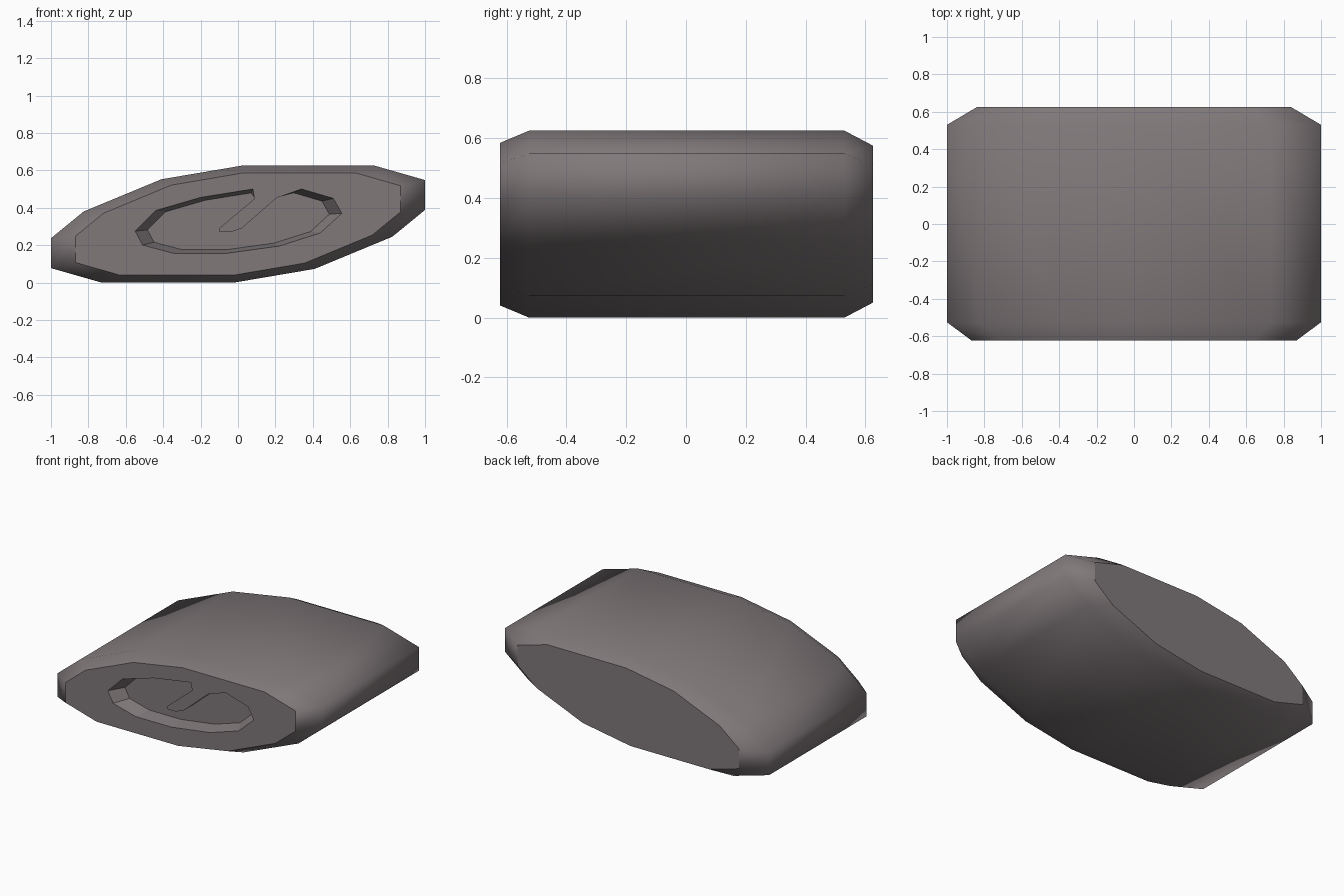
import bpy, bmesh

if "Cube" in bpy.data.objects:
    bpy.data.objects.remove(bpy.data.objects["Cube"])

stone = bpy.data.materials.new("warm grey")
stone.diffuse_color = (0.215, 0.188, 0.193, 1)
stone.use_nodes = True
stone.node_tree.nodes["Principled BSDF"].inputs["Base Color"].default_value = stone.diffuse_color


def loft(name, rings, smooth):
    """Closed solid through matching rings of 3D points, with flat end caps."""
    bm = bmesh.new()
    loops = [[bm.verts.new(p) for p in ring] for ring in rings]
    n = len(loops[0])
    for a, b in zip(loops, loops[1:]):
        for i in range(n):
            j = (i + 1) % n
            bm.faces.new((a[i], a[j], b[j], b[i])).smooth = smooth
    caps = [bm.faces.new(loops[0]), bm.faces.new(loops[-1])]
    bmesh.ops.recalc_face_normals(bm, faces=bm.faces[:])
    for cap in caps:
        for e in cap.edges:
            e.smooth = False
    if not smooth:
        bmesh.ops.triangulate(bm, faces=bm.faces[:])
    me = bpy.data.meshes.new(name)
    bm.to_mesh(me)
    bm.free()
    me.materials.append(stone)
    ob = bpy.data.objects.new(name, me)
    bpy.context.collection.objects.link(ob)
    return ob


# Body: half the slanted oval outline, completed by a half turn about its centre
MID = 0.3125
half = [(-1, 0.077), (-0.73, 0), (-0.02, 0), (0.41, 0.073), (0.825, 0.245), (1, 0.388)]
outline = half + [(-x, 2 * MID - z) for x, z in half]


def ring(y, s):
    return [(x * s, y, MID + (z - MID) * s) for x, z in outline]


body = loft("rounded_body",
            [ring(-0.622, 0.87), ring(-0.525, 1), ring(0.53, 1), ring(0.625, 0.84)], True)

# Recess in the front: sloping oval rim with a flush straight-sided tongue
rim = [(0.08, 0.50), (-0.20, 0.455), (-0.44, 0.385), (-0.55, 0.275), (-0.51, 0.20),
       (-0.34, 0.155), (-0.07, 0.155), (0.22, 0.195), (0.44, 0.265), (0.555, 0.37),
       (0.51, 0.45), (0.34, 0.50)]
tongue = [(0.21, 0.455), (0.02, 0.29), (-0.04, 0.27), (-0.10, 0.27), (-0.10, 0.29), (0.09, 0.45)]


def recess_ring(y, s):
    oval = [(x * s, y, 0.328 + (z - 0.328) * s) for x, z in rim]
    return oval + [(x, y, z) for x, z in tongue]


cutter = loft("recess_cutter", [recess_ring(-0.64, 1.024), recess_ring(-0.532, 0.88)], False)
cutter.hide_render = True
cutter.hide_set(True)
cut = body.modifiers.new("recess", 'BOOLEAN')
cut.operation = 'DIFFERENCE'
cut.solver = 'EXACT'
cut.object = cutter

# Flat end caps on the otherwise smooth body
for p in body.data.polygons:
    if abs(p.normal.y) > 0.99:
        p.use_smooth = False
